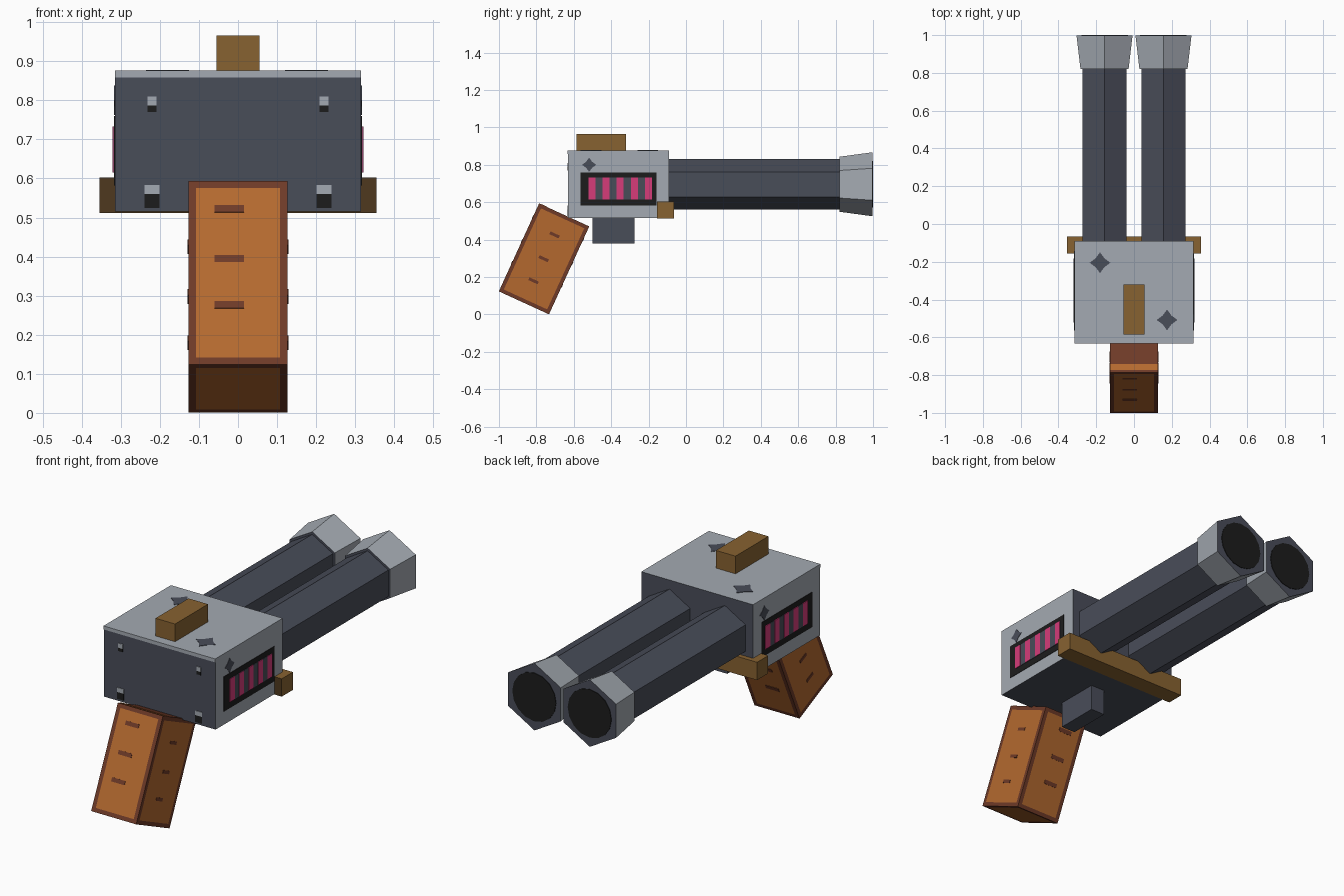
import bpy, bmesh, math
from mathutils import Matrix, Vector

if "Cube" in bpy.data.objects:
    bpy.data.objects.remove(bpy.data.objects["Cube"])


def material(name, hex_code):
    rgb = [int(hex_code[i:i + 2], 16) / 255 for i in (0, 2, 4)]
    lin = [c / 12.92 if c <= 0.04045 else ((c + 0.055) / 1.055) ** 2.4 for c in rgb]
    m = bpy.data.materials.new(name)
    m.diffuse_color = (*lin, 1)
    m.use_nodes = True
    m.node_tree.nodes["Principled BSDF"].inputs["Base Color"].default_value = m.diffuse_color
    return m


GREY = material("light_grey", "A4AAB2")
SLATE = material("slate", "494D59")
BLACK = material("black", "1C1C1C")
PINK = material("pink", "D63C7A")
ORANGE = material("orange_wood", "B4692F")
BROWN = material("brown_wood", "6E3A27")
BRASS = material("brass", "876231")
DARK_BRASS = material("dark_brass", "4E391E")


def finish(name, bm, mats, rule=None):
    bm.normal_update()
    if rule:
        for f in bm.faces:
            f.material_index = rule(f)
    me = bpy.data.meshes.new(name)
    bm.to_mesh(me)
    bm.free()
    for m in mats:
        me.materials.append(m)
    ob = bpy.data.objects.new(name, me)
    bpy.context.collection.objects.link(ob)
    return ob


def box(name, x, y, z, mats, rule=None, matrix=None):
    """Box from (min, max) ranges, optionally moved by a matrix."""
    bm = bmesh.new()
    bmesh.ops.create_cube(bm, size=1)
    for v in bm.verts:
        v.co = Vector([(r[0] + r[1]) / 2 + c * (r[1] - r[0]) for c, r in zip(v.co, (x, y, z))])
    if matrix:
        bm.transform(matrix)
    return finish(name, bm, mats, rule)


def tube(name, x, z, y0, y1, r0, r1, sides, mats, rule=None):
    """Prism along y with a corner pointing up."""
    bm = bmesh.new()
    bmesh.ops.create_cone(bm, cap_ends=True, segments=sides, radius1=r0, radius2=r1, depth=y1 - y0)
    # cone axis z -> y; local y corner -> vertical
    bm.transform(Matrix.Translation((x, (y0 + y1) / 2, z)) @ Matrix.Rotation(-math.pi / 2, 4, 'X'))
    top = max(bm.verts, key=lambda v: v.co.z).co
    if abs(top.x - x) > 0.001:
        c = Matrix.Translation((x, 0, z))
        bm.transform(c @ Matrix.Rotation(math.pi / sides, 4, 'Y') @ c.inverted())
    return finish(name, bm, mats, rule)


# Receiver: grey top and sides, slate front, back and underside
box("receiver", (-0.315, 0.315), (-0.63, -0.09), (0.515, 0.876), [GREY, SLATE],
    lambda f: int(abs(f.normal.y) > 0.9 or f.normal.z < -0.9))
box("front_top_edge", (-0.315, 0.315), (-0.633, -0.629), (0.858, 0.876), [GREY])

# Sight, cross bar and trigger
box("top_sight", (-0.055, 0.055), (-0.585, -0.32), (0.87, 0.966), [BRASS])
box("cross_bar", (-0.355, 0.355), (-0.155, -0.065), (0.512, 0.603), [BRASS, DARK_BRASS],
    lambda f: int(f.normal.y < -0.9))
box("trigger", (-0.04, 0.04), (-0.5, -0.275), (0.38, 0.52), [SLATE])

# Twin hexagonal barrels with flared muzzles and black bores
for side, sx in (("left", -1), ("right", 1)):
    x = sx * 0.156
    tube(side + "_barrel", x, 0.695, -0.1, 0.83, 0.135, 0.135, 6, [SLATE])
    tube(side + "_muzzle", x, 0.696, 0.82, 0.997, 0.147, 0.171, 6, [GREY, SLATE],
         lambda f: int(abs(f.normal.y) > 0.9))
    tube(side + "_bore", x, 0.696, 0.993, 1.0, 0.123, 0.123, 16, [BLACK])

    # Side gauge window: black frame, slate backing, pink bars
    def plate(name, y, z, depth, mat):
        box(name, sorted((sx * 0.312, sx * (0.315 + depth))), y, z, [mat])
    plate(side + "_gauge_frame", (-0.565, -0.157), (0.582, 0.76), 0.002, BLACK)
    plate(side + "_gauge_backing", (-0.522, -0.182), (0.615, 0.733), 0.004, SLATE)
    step = 0.34 / 9
    for i in range(5):
        y0 = -0.522 + 2 * i * step
        plate(f"{side}_gauge_bar_{i + 1}", (y0, y0 + step), (0.615, 0.733), 0.006, PINK)

    # Worn rivets on the front face
    for z0, z1, z2, w in ((0.77, 0.787, 0.81, 0.012), (0.525, 0.56, 0.583, 0.019)):
        cx = sx * 0.22
        box(side + "_rivet_shadow", (cx - w, cx + w), (-0.633, -0.628), (z0, z1), [BLACK])
        box(side + "_rivet", (cx - w, cx + w), (-0.633, -0.628), (z1, z2), [GREY])


# Diamond-shaped chips in the grey paint
def chip(name, centre, normal, r):
    bm = bmesh.new()
    bmesh.ops.create_cone(bm, cap_ends=True, segments=8, radius1=r, radius2=r, depth=0.004)
    for v in bm.verts:  # pull alternate corners in to make a four-pointed spot
        a = round(math.atan2(v.co.y, v.co.x) / (math.pi / 4))
        if a % 2:
            v.co.x *= 0.6
            v.co.y *= 0.6
    rot = Vector((0, 0, 1)).rotation_difference(Vector(normal)).to_matrix().to_4x4()
    bm.transform(Matrix.Translation(centre) @ rot)
    finish(name, bm, [SLATE])


chip("top_chip_a", (-0.18, -0.205, 0.876), (0, 0, 1), 0.055)
chip("top_chip_b", (0.175, -0.508, 0.876), (0, 0, 1), 0.055)
chip("right_chip", (0.315, -0.518, 0.8), (1, 0, 0), 0.038)
chip("left_chip", (-0.315, -0.18, 0.8), (-1, 0, 0), 0.038)

# Raked wooden grip: orange panels inside a brown rim
tilt = Matrix.Translation((0, -0.759, 0.297)) @ Matrix.Rotation(math.radians(-24.6), 4, 'X')
W, D, H = 0.127, 0.1475, 0.2585
bm = bmesh.new()
bmesh.ops.create_cube(bm, size=1, matrix=Matrix.Diagonal((2 * W, 2 * D, 2 * H, 1)))
bm.normal_update()
panels = [f for f in bm.faces if f.normal.z < 0.9]
for f in bm.faces:
    f.material_index = 1
bmesh.ops.inset_individual(bm, faces=panels, thickness=0.02, use_even_offset=True)
for f in panels:
    f.material_index = 0
bm.transform(tilt)
finish("grip", bm, [ORANGE, BROWN])
box("grip_top_stripe", (-W, W), (-0.135, -0.1), (H - 0.002, H + 0.002), [ORANGE], matrix=tilt)

# Carved notches in the grip panels
for i, z in enumerate((0.14, 0.0, -0.13)):
    for s in (-1, 1):
        x = sorted((s * (W - 0.002), s * (W + 0.002)))
        box(f"grip_side_notch_{i + 1}", x, (-0.03, 0.025), (z - 0.008, z + 0.008), [BROWN], matrix=tilt)
        y = sorted((s * (D - 0.002), s * (D + 0.002)))
        box(f"grip_notch_{i + 1}", (-0.06, 0.015), y, (z + 0.03, z + 0.05), [BROWN], matrix=tilt)
